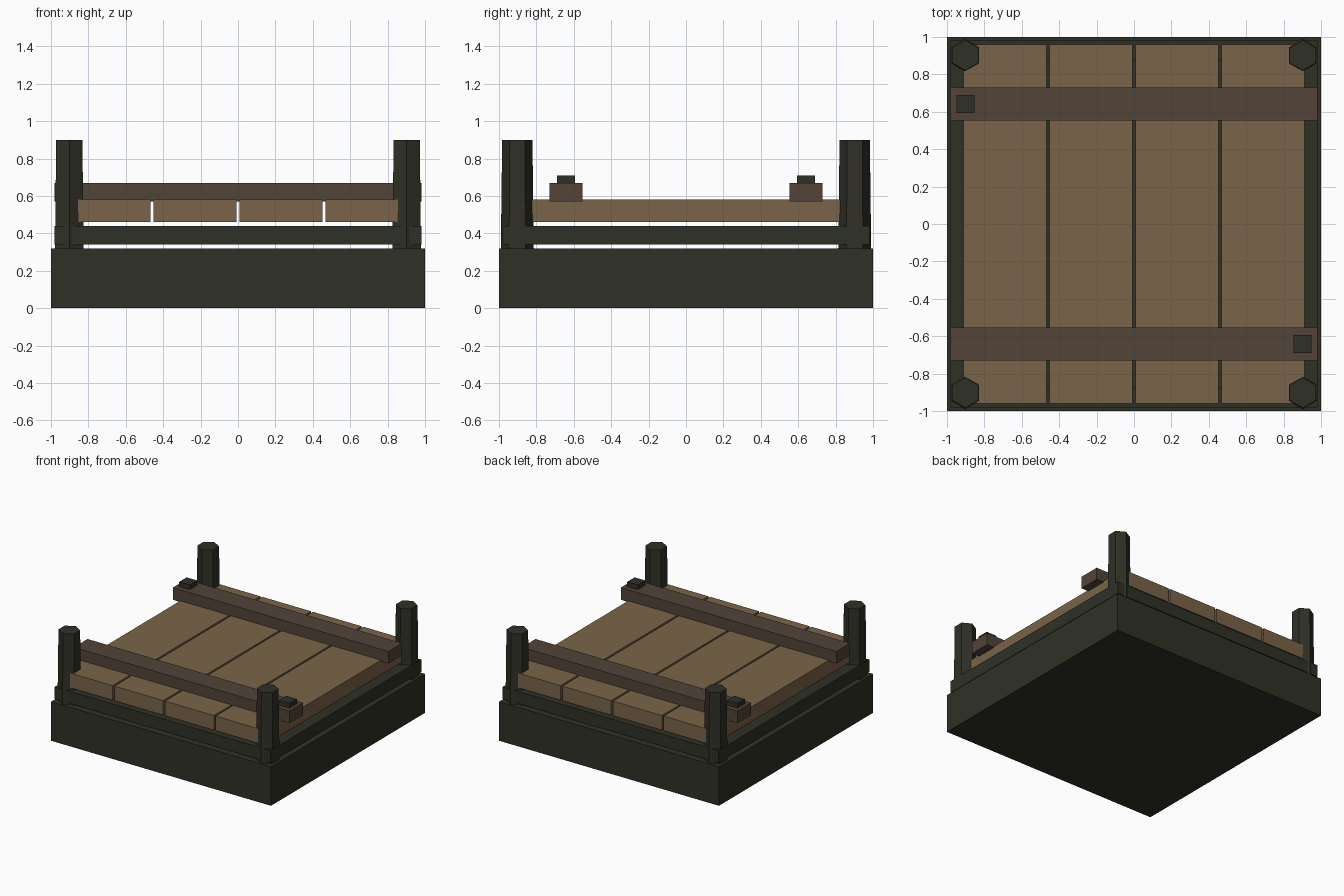
import bpy, math

if "Cube" in bpy.data.objects:
    bpy.data.objects.remove(bpy.data.objects["Cube"])


def srgb(h):
    out = []
    for i in (0, 2, 4):
        c = int(h[i:i + 2], 16) / 255
        out.append(c / 12.92 if c <= 0.04045 else ((c + 0.055) / 1.055) ** 2.4)
    return out + [1]


def material(name, colour):
    m = bpy.data.materials.new(name)
    m.diffuse_color = srgb(colour)
    m.use_nodes = True
    m.node_tree.nodes["Principled BSDF"].inputs["Base Color"].default_value = m.diffuse_color
    return m


dark = material("dark iron", "2f3025")
wood = material("plank wood", "7a6448")
brown = material("beam brown", "524439")


def box(name, x, y, z, mat):
    """Box from (min, max) pairs."""
    bpy.ops.mesh.primitive_cube_add(size=1, location=[sum(p) / 2 for p in (x, y, z)])
    o = bpy.context.object
    o.scale = [p[1] - p[0] for p in (x, y, z)]
    bpy.ops.object.transform_apply(location=False, rotation=False, scale=True)
    o.name = name
    o.data.materials.append(mat)


# solid base
box("base", (-1, 1), (-1, 1), (0, 0.32), dark)

# frame of four rails floating just above the base
for s in (-1, 1):
    a, b = sorted((s * 0.88, s * 0.98))
    box("long_rail", (-0.98, 0.98), (a, b), (0.34, 0.44), dark)
    box("side_rail", (a, b), (-0.88, 0.88), (0.34, 0.44), dark)

# four deck planks
for i in range(4):
    c = -0.69 + 0.46 * i
    box("plank", (c - 0.222, c + 0.222), (-0.96, 0.96), (0.46, 0.58), wood)

# cross beams, each with a bolt block at one end
for s in (-1, 1):
    y = s * 0.642
    box("cross_beam", (-0.98, 0.98), (y - 0.089, y + 0.089), (0.57, 0.67), brown)
    x = -s * 0.902
    box("bolt_block", (x - 0.048, x + 0.048), (y - 0.048, y + 0.048), (0.67, 0.71), dark)

# slightly tapered hexagonal corner posts
for sx in (-1, 1):
    for sy in (-1, 1):
        bpy.ops.mesh.primitive_cone_add(vertices=6, radius1=0.088, radius2=0.081, depth=0.58,
                                        location=(sx * 0.902, sy * 0.902, 0.61))
        o = bpy.context.object
        o.name = "corner_post"
        o.data.materials.append(dark)
